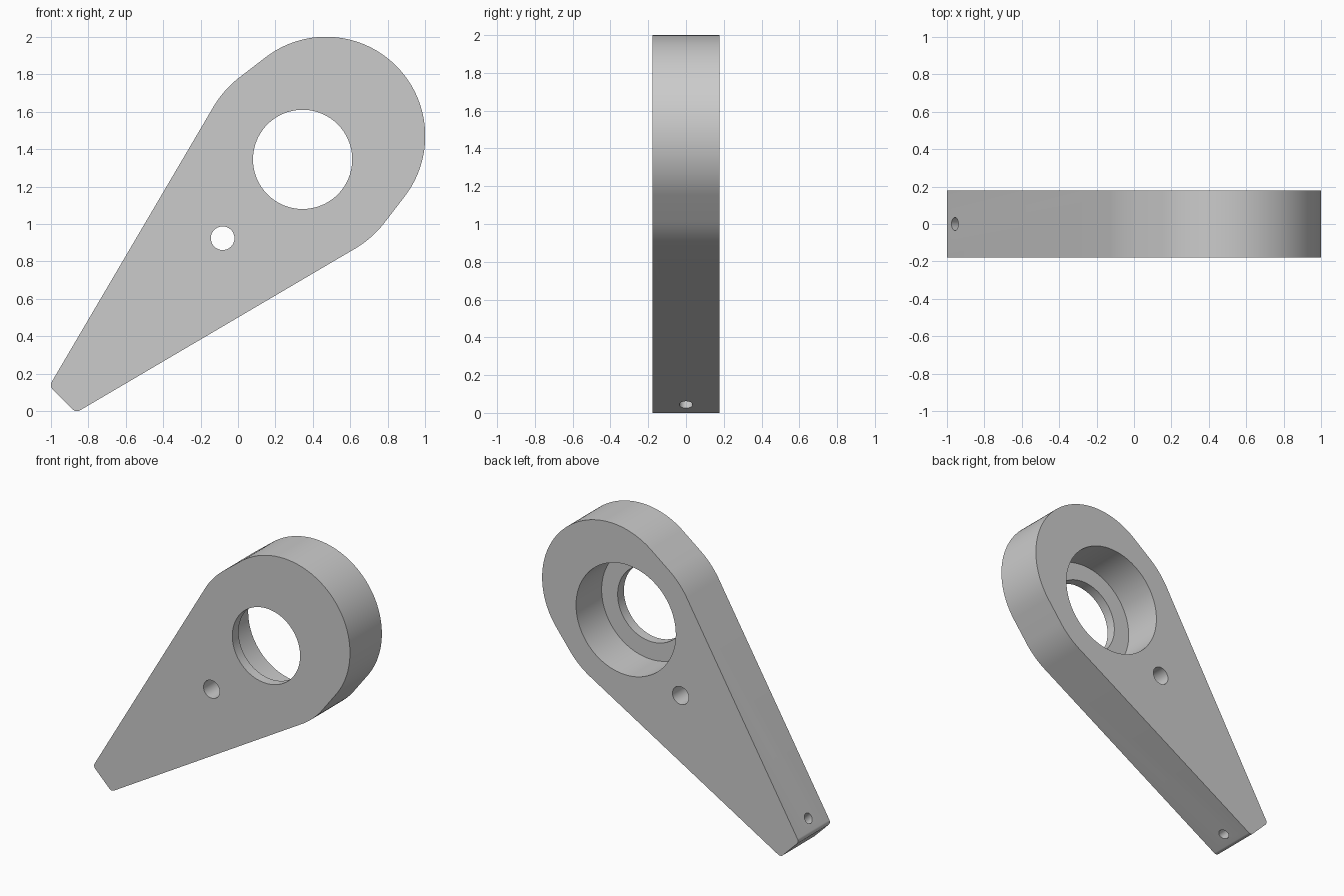
import bpy, bmesh, math
from mathutils import Vector
from mathutils.geometry import convex_hull_2d

cube = bpy.data.objects.get("Cube")
if cube:
    bpy.data.objects.remove(cube, do_unlink=True)

HALF = 0.178          # half of the plate thickness
LIP = 0.07            # thickness of the lip in front of the bearing seat

grey = bpy.data.materials.new("plain grey")
grey.use_nodes = True
grey.diffuse_color = (0.6, 0.6, 0.6, 1)
grey.node_tree.nodes["Principled BSDF"].inputs["Base Color"].default_value = (0.6, 0.6, 0.6, 1)


def circle(x, z, r, n=128):
    return [Vector((x + r * math.cos(math.tau * i / n),
                    z + r * math.sin(math.tau * i / n))) for i in range(n)]


# Arm outline: a taut band around the two head circles and two tip corners
points = (circle(0.345, 1.345, 0.553) + circle(0.47, 1.47, 0.53)
          + circle(-0.86, 0.03, 0.03, 48) + circle(-0.97, 0.14, 0.03, 48))
outline = [points[i] for i in convex_hull_2d(points)]

bm = bmesh.new()
face = bm.faces.new([bm.verts.new((p.x, -HALF, p.y)) for p in outline])
result = bmesh.ops.extrude_face_region(bm, geom=[face])
new_verts = [g for g in result["geom"] if isinstance(g, bmesh.types.BMVert)]
bmesh.ops.translate(bm, verts=new_verts, vec=(0, 2 * HALF, 0))
bmesh.ops.recalc_face_normals(bm, faces=bm.faces)
mesh = bpy.data.meshes.new("tapered_arm")
bm.to_mesh(mesh)
bm.free()
arm = bpy.data.objects.new("tapered_arm", mesh)
bpy.context.collection.objects.link(arm)
mesh.materials.append(grey)


def drill(name, location, radius, depth, rotation, sides=96):
    """Cut a round hole in the arm and discard the cutter."""
    bpy.ops.mesh.primitive_cylinder_add(vertices=sides, radius=radius, depth=depth,
                                        location=location, rotation=rotation)
    cutter = bpy.context.object
    cutter.name = name
    cutter.hide_render = True
    cutter.data.materials.append(grey)
    mod = arm.modifiers.new(name, "BOOLEAN")
    mod.operation = "DIFFERENCE"
    mod.solver = "EXACT"
    mod.object = cutter
    bpy.ops.object.select_all(action="DESELECT")
    arm.select_set(True)
    bpy.context.view_layer.objects.active = arm
    bpy.ops.object.modifier_apply(modifier=mod.name)
    bpy.data.objects.remove(cutter, do_unlink=True)


through = (math.pi / 2, 0, 0)
# Bearing seat opens at the back and stops at the front lip
drill("bearing_seat", (0.345, LIP, 1.345), 0.39, 2 * HALF, through)
drill("shaft_hole", (0.345, 0, 1.345), 0.265, 1, through)
drill("pin_hole", (-0.082, 0, 0.924), 0.063, 1, through, 64)
# Cross hole runs from side to side near the tip
drill("cross_hole", (-0.867, 0, 0.133), 0.035, 0.6, (0, -math.pi / 4, 0), 48)

bpy.ops.object.shade_smooth_by_angle(angle=math.radians(30))
